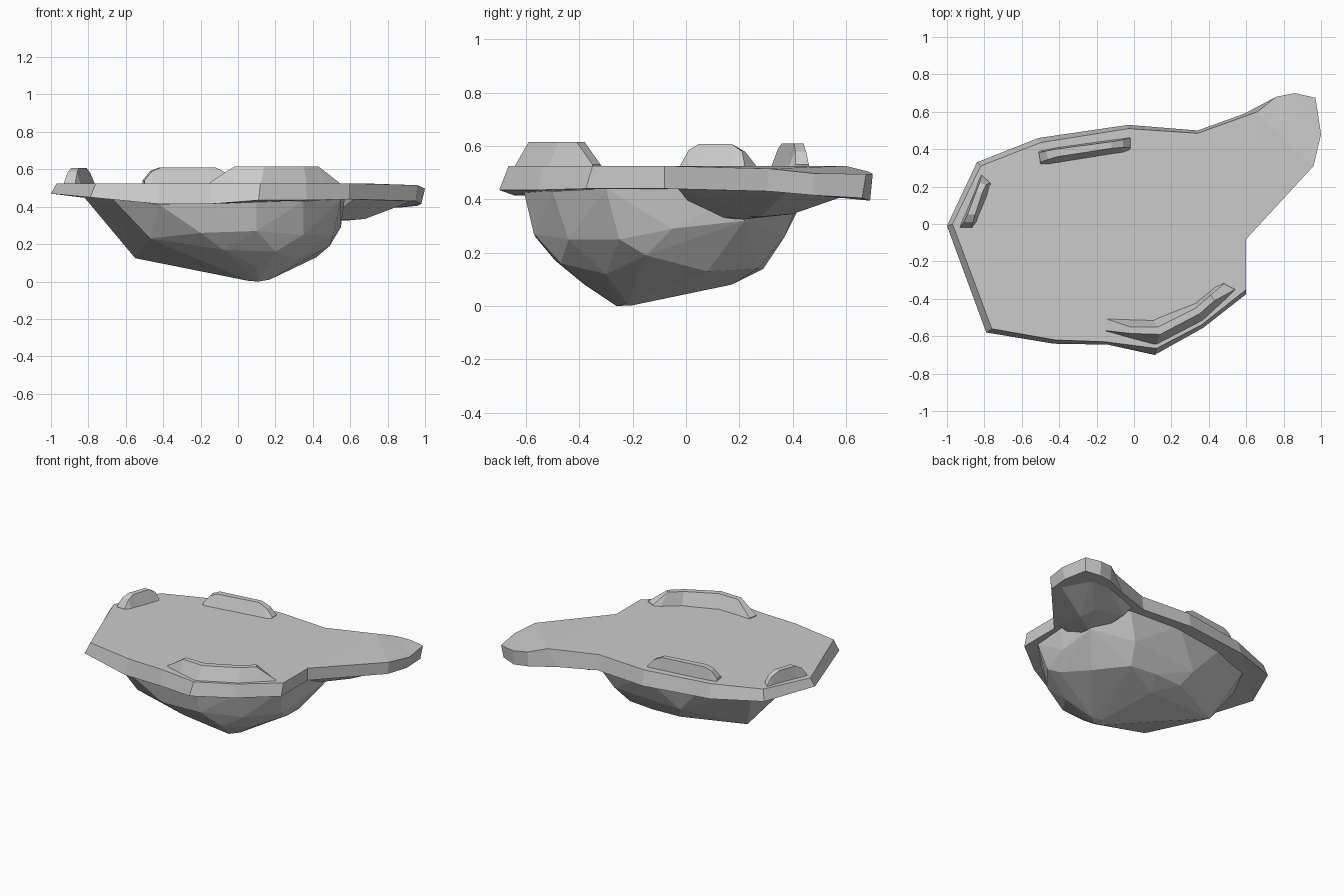
import bpy, bmesh


def finish(name, bm):
    bmesh.ops.recalc_face_normals(bm, faces=bm.faces)
    me = bpy.data.meshes.new(name)
    bm.to_mesh(me)
    bm.free()
    ob = bpy.data.objects.new(name, me)
    bpy.context.collection.objects.link(ob)
    return ob


def hull(name, *rings):
    """Faceted rock chunk wrapped around rings of points."""
    bm = bmesh.new()
    for ring in rings:
        for p in ring:
            bm.verts.new(p)
    res = bmesh.ops.convex_hull(bm, input=bm.verts)
    junk = {v for v in res["geom_interior"] + res["geom_unused"]
            if isinstance(v, bmesh.types.BMVert) and v.is_valid}
    bmesh.ops.delete(bm, geom=list(junk), context='VERTS')
    return finish(name, bm)


def loft(name, loops):
    """Skin closed loops of equal length and cap both ends."""
    bm = bmesh.new()
    rows = [[bm.verts.new(p) for p in loop] for loop in loops]
    n = len(rows[0])
    for a, b in zip(rows, rows[1:]):
        for i in range(n):
            j = (i + 1) % n
            bm.faces.new((a[i], a[j], b[j], b[i]))
    caps = [bm.faces.new(rows[0]), bm.faces.new(rows[-1])]
    bmesh.ops.triangulate(bm, faces=caps)
    return finish(name, bm)


def ridge(name, base_l, base_r, crest_l, crest_r, heights):
    """Low raised bank: base edges on the slab, narrower crest above."""
    loops = []
    for bl, br, cl, cr, h in zip(base_l, base_r, crest_l, crest_r, heights):
        loops.append([(*bl, 0.51), (*cl, h), (*cr, h), (*br, 0.51)])
    return loft(name, loops)


# flat top slab: lower rim and upper rim
lower = [(-1, -.01, .47), (-.84, .33, .45), (-.51, .46, .43), (-.03, .53, .42),
         (.34, .50, .42), (.59, .59, .41), (.76, .67, .40), (.86, .69, .395),
         (.96, .66, .405), (.98, .48, .415), (.95, .31, .43), (.60, -.08, .44),
         (.60, -.375, .44), (.37, -.555, .435), (.11, -.70, .435),
         (-.14, -.645, .415), (-.43, -.64, .415), (-.79, -.58, .45)]
upper = [(-.97, 0, .525), (-.82, .31, .525), (-.50, .435, .525), (-.03, .51, .525),
         (.34, .485, .525), (.66, .60, .525), (.76, .68, .505), (.86, .70, .495),
         (.97, .675, .495), (1, .48, .497), (.96, .31, .515), (.60, -.08, .525),
         (.60, -.35, .525), (.36, -.54, .525), (.12, -.665, .525),
         (-.15, -.63, .525), (-.42, -.62, .525), (-.76, -.56, .525)]
loft("island_slab", [lower, upper])

# hanging rock below the slab, ring by ring down to the tip
under = [(-.83, 0, .46), (-.70, .26, .46), (-.4, .39, .45), (0, .46, .44),
         (.4, .44, .44), (.57, .25, .44), (.57, -.05, .44), (.55, -.3, .44),
         (.35, -.5, .43), (.1, -.61, .44), (-.14, -.6, .4), (-.42, -.6, .41),
         (-.68, -.48, .45)]
middle = [(-.61, .12, .225), (.55, -.05, .29), (.55, .22, .32), (.1, -.57, .27),
          (-.2, -.565, .26), (-.47, -.45, .23), (-.2, .35, .23), (.3, .37, .26),
          (.51, -.25, .25), (.35, -.44, .25)]
low = [(-.55, .1, .125), (.49, -.15, .19), (.42, .08, .13), (.25, .27, .14),
       (.06, .29, .14), (-.15, .28, .14), (0, .17, .08), (-.3, -.36, .15),
       (-.08, -.49, .17), (.2, -.47, .16), (.1, -.38, .08), (.32, -.3, .12)]
tip = [(.06, -.25, .003), (.17, -.22, .01), (.1, -.2, .003), (.11, -.26, 0)]
hull("hanging_rock", under, middle, low, tip)

# rock bracket filling the underside of the promontory
hull("promontory_rock",
     [(.45, .0, .45), (.4, .49, .44), (.59, .57, .43), (.78, .64, .43),
      (.88, .63, .425), (.93, .38, .43), (.62, -.03, .44)],
     [(.48, .06, .33), (.57, .22, .325), (.68, .28, .335), (.66, .40, .345),
      (.64, .48, .375), (.45, .43, .365), (.80, .38, .40), (.80, .53, .408)])

# raised banks along the rim
ridge("front_ridge",
      [(-.14, -.50), (-.07, -.505), (.10, -.51), (.33, -.42), (.44, -.33), (.47, -.305)],
      [(-.15, -.58), (-.03, -.61), (.12, -.65), (.37, -.52), (.50, -.40), (.55, -.35)],
      [(-.14, -.51), (-.02, -.55), (.13, -.55), (.33, -.45), (.41, -.38), (.48, -.32)],
      [(-.15, -.57), (-.02, -.585), (.14, -.59), (.35, -.48), (.43, -.41), (.54, -.35)],
      [.53, .615, .615, .615, .615, .53])
ridge("back_ridge",
      [(-.51, .39), (-.46, .40), (-.41, .41), (-.12, .45), (-.05, .46), (-.03, .465)],
      [(-.50, .31), (-.46, .315), (-.40, .325), (-.12, .37), (-.05, .38), (-.02, .39)],
      [(-.51, .38), (-.47, .39), (-.42, .40), (-.12, .44), (-.06, .45), (-.02, .46)],
      [(-.50, .33), (-.46, .345), (-.41, .36), (-.12, .405), (-.06, .41), (-.02, .41)],
      [.54, .59, .61, .61, .58, .53])
ridge("left_ridge",
      [(-.935, -.02), (-.92, .02), (-.90, .06), (-.85, .18), (-.83, .24), (-.82, .27)],
      [(-.85, -.02), (-.84, .01), (-.83, .04), (-.78, .16), (-.77, .20), (-.76, .21)],
      [(-.93, -.02), (-.91, .01), (-.89, .05), (-.845, .17), (-.825, .22), (-.815, .26)],
      [(-.87, -.02), (-.86, .01), (-.85, .05), (-.81, .17), (-.79, .21), (-.77, .22)],
      [.53, .585, .608, .608, .58, .53])
